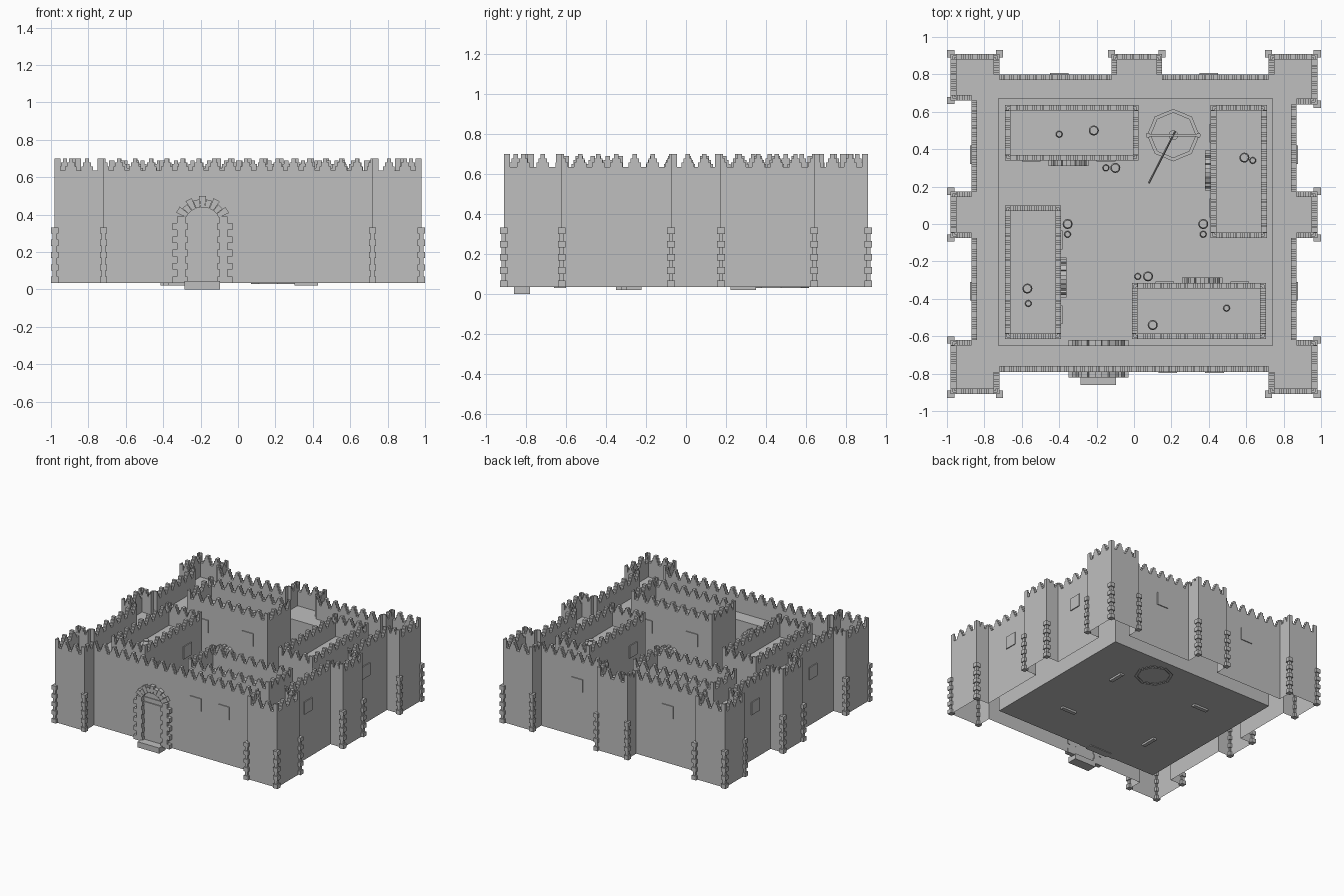
import bpy, bmesh, math
from mathutils import Matrix, Vector

old = bpy.data.objects.get("Cube")
if old:
    bpy.data.objects.remove(old)

stone = bpy.data.materials.new("grey_stone")
stone.use_nodes = True
GREY = (0.52, 0.52, 0.52, 1)
stone.diffuse_color = GREY
stone.node_tree.nodes["Principled BSDF"].inputs["Base Color"].default_value = GREY

BASE, WALK, TOP = 0.035, 0.52, 0.635


def finish(bm, name):
    mesh = bpy.data.meshes.new(name)
    bm.to_mesh(mesh)
    bm.free()
    mesh.materials.append(stone)
    ob = bpy.data.objects.new(name, mesh)
    bpy.context.collection.objects.link(ob)
    return ob


def prism(bm, pts, y0, y1, m=Matrix()):
    """Extrude an x-z outline (counter-clockwise seen from -y) from y0 to y1."""
    a = [bm.verts.new(m @ Vector((x, y0, z))) for x, z in pts]
    b = [bm.verts.new(m @ Vector((x, y1, z))) for x, z in pts]
    faces = [bm.faces.new(a), bm.faces.new(b[::-1])]
    for i in range(len(a)):
        j = (i + 1) % len(a)
        faces.append(bm.faces.new((a[j], a[i], b[i], b[j])))
    bmesh.ops.recalc_face_normals(bm, faces=faces)


def box(bm, x0, x1, y0, y1, z0, z1, m=Matrix()):
    prism(bm, [(x0, z0), (x1, z0), (x1, z1), (x0, z1)], y0, y1, m)


def cylinder(bm, x, y, z, r1, r2, h, n=12):
    bmesh.ops.create_cone(bm, cap_ends=True, segments=n, radius1=r1, radius2=r2,
                          depth=h, matrix=Matrix.Translation((x, y, z + h / 2)))


def wall_frame(p, direction):
    """Local frame: x along the wall, y outwards, z up."""
    d = Vector((direction[0], direction[1], 0)).normalized()
    out = Vector((d.y, -d.x, 0))
    m = Matrix((d, out, Vector((0, 0, 1)))).transposed().to_4x4()
    m.translation = Vector((p[0], p[1], 0))
    return m


def edges(loop):
    return [(Vector(loop[i]), Vector(loop[(i + 1) % len(loop)])) for i in range(len(loop))]


def rect(x0, x1, y0, y1):
    return [(x0, y0), (x1, y0), (x1, y1), (x0, y1)]


def sheet(bm, loop, z0, z1):
    for p, q in edges(loop):
        bm.faces.new([bm.verts.new((*c, z)) for c, z in ((p, z0), (q, z0), (q, z1), (p, z1))])


def battlements(bm, loop, top, peak, pitch=0.085, depth=0.03):
    """Parapet with stepped merlons along every edge of the loop."""
    step = (peak - top) / 3
    for p, q in edges(loop):
        length = (q - p).length
        m = wall_frame(p, q - p)
        box(bm, 0, length, -depth, 0, WALK - 0.005, top, m)
        n = max(2, round(length / pitch))
        for i in range(n + 1):
            c = length * i / n
            for k, half in enumerate((0.031, 0.021, 0.011)):
                box(bm, max(0, c - half), min(length, c + half), -depth, 0,
                    top + k * step, top + (k + 1) * step, m)


# Outer curtain wall with corner and middle towers
outline = [(-.98, -.91), (-.72, -.91), (-.72, -.79), (.72, -.79), (.72, -.91), (.98, -.91),
           (.98, -.62), (.87, -.62), (.87, -.075), (.98, -.075), (.98, .175), (.87, .175),
           (.87, .64), (.98, .64), (.98, .91), (.72, .91), (.72, .80), (.15, .80),
           (.15, .91), (-.12, .91), (-.12, .80), (-.72, .80), (-.72, .91), (-.98, .91),
           (-.98, .66), (-.87, .66), (-.87, .175), (-.98, .175), (-.98, -.075),
           (-.87, -.075), (-.87, -.62), (-.98, -.62)]
court = rect(-.725, .74, -.65, .67)

bm = bmesh.new()
sheet(bm, outline, BASE, WALK)
finish(bm, "outer_wall")
bm = bmesh.new()
battlements(bm, outline, TOP, 0.70)
finish(bm, "outer_battlements")
bm = bmesh.new()
sheet(bm, court[::-1], BASE, WALK)
finish(bm, "inner_wall")

# Walkway between the outer and inner walls
bm = bmesh.new()
ring = []
for loop in (outline, court):
    vs = [bm.verts.new((x, y, WALK)) for x, y in loop]
    ring += [bm.edges.new((vs[i], vs[(i + 1) % len(vs)])) for i in range(len(vs))]
bmesh.ops.triangle_fill(bm, edges=ring, use_beauty=True, normal=(0, 0, 1))
for f in bm.faces:
    f.normal_update()
    if f.normal.z < 0:
        f.normal_flip()
finish(bm, "walkway")

bm = bmesh.new()
box(bm, -.725, .74, -.65, .67, BASE, 0.05)
finish(bm, "courtyard_floor")

# Quoins on every projecting tower corner
bm = bmesh.new()
for x, y in outline:
    if abs(x) > 0.9 or abs(y) > 0.9:
        for k in range(9):
            h = 0.019 if k % 2 == 0 else 0.011
            z = BASE + k * 0.033
            box(bm, x - h, x + h, y - h, y + h, z, z + 0.033)
finish(bm, "corner_quoins")


# Arched gateway with block jambs, wedge stones, door and step
def gateway(name, p, direction, s=1.0, step=0.06, step_z=0.0):
    m = wall_frame(p, direction)
    bm = bmesh.new()
    for side in (-1, 1):
        for k in range(10):
            a, b = 0.08, (0.16 if k % 2 == 0 else 0.135)
            if k % 2:
                a = 0.09
            xs = sorted((side * a * s, side * b * s))
            z = BASE + k * 0.0355 * s
            box(bm, *xs, -0.005, 0.03, z, z + 0.0355 * s, m)
    n, start, end = 9, math.radians(25), math.radians(155)
    for k in range(n):
        a0 = start + (end - start) * k / n
        a1 = start + (end - start) * (k + 0.94) / n
        outer = 0.157 if k % 2 == 0 else 0.14
        pts = [(math.cos(a) * r * s, BASE + (0.308 + math.sin(a) * r) * s)
               for r, a in ((0.097, a0), (outer, a0), (outer, a1), (0.097, a1))]
        prism(bm, pts, -0.005, 0.03, m)
    finish(bm, name + "_stones")
    bm = bmesh.new()
    box(bm, -.085 * s, .085 * s, -.002, .006, BASE, BASE + 0.35 * s, m)
    box(bm, -.09 * s, .09 * s, -.002, .014, BASE + 0.29 * s, BASE + 0.315 * s, m)
    finish(bm, name + "_door")
    bm = bmesh.new()
    box(bm, -.095 * s, .095 * s, -.01, step, step_z, BASE + 0.01, m)
    finish(bm, name + "_step")


gateway("main_gate", (-.19, -.79), (1, 0), step=0.07)
gateway("inner_gate", (-.19, -.65), (-1, 0), step=0.05, step_z=0.03)


# Window plates
def window(bm, p, direction, z=0.45):
    box(bm, -.05, .05, -.002, .007, z - .05, z + .05, wall_frame(p, direction))


bm = bmesh.new()
for x in (.18, .43):
    window(bm, (x, -.79), (1, 0))
for side in (-1, 1):
    window(bm, (side * .4, .80), (-1, 0))
    for y in (-.36, .37):
        window(bm, (side * .87, y), (0, side))
finish(bm, "outer_windows")

# Four buildings: bounds, door centre, wall direction at the door
buildings = {
    "back_left_house": ((-.69, .025, .34, .636), (-.35, .34), (1, 0)),
    "back_right_house": ((.41, .71, -.075, .636), (.41, .285), (0, -1)),
    "front_left_house": ((-.69, -.39, -.615, .10), (-.39, -.285), (0, 1)),
    "front_right_house": ((-.01, .705, -.615, -.315), (.365, -.315), (-1, 0)),
}
for name, (b, door, d) in buildings.items():
    loop = rect(*b)
    bm = bmesh.new()
    box(bm, *b, 0.045, WALK)
    finish(bm, name + "_walls")
    bm = bmesh.new()
    battlements(bm, loop, 0.63, 0.69)
    finish(bm, name + "_battlements")
    gateway(name, door, d, s=0.67, step=0.02, step_z=0.02)
    bm = bmesh.new()
    for off in (-.2, .2):
        window(bm, (door[0] + off * d[0], door[1] + off * d[1]), d)
    finish(bm, name + "_windows")

# Jars on the roofs and in the yard
bm = bmesh.new()
roof_big = [(-.215, .50), (.59, .355), (-.57, -.345), (.10, -.54)]
roof_small = [(-.40, .48), (.635, .34), (-.565, -.425), (.495, -.45)]
yard_big = [(-.10, .30), (-.355, 0), (.37, 0), (.075, -.28)]
yard_small = [(-.15, .30), (-.355, -.055), (.37, -.055), (.02, -.28)]
for spots, z, r in ((roof_big, WALK, .027), (roof_small, WALK, .018),
                    (yard_big, .05, .027), (yard_small, .05, .018)):
    for x, y in spots:
        cylinder(bm, x, y, z, r * .6, r, r * 1.2)
        cylinder(bm, x, y, z + r * 1.2, r, r * .6, r)
        cylinder(bm, x, y, z + r * 2.2, r * .6, r * .8, r * .3)
jars = finish(bm, "jars")

# Octagonal well with frame, bucket and sweep pole
wx, wy = .21, .475
bm = bmesh.new()
for k in range(8):
    a0, a1 = k * math.pi / 4, (k + 1) * math.pi / 4
    c = [Vector((wx + r * math.cos(a), wy + r * math.sin(a), 0))
         for r, a in ((.14, a0), (.14, a1), (.12, a1), (.12, a0))]
    lo = [bm.verts.new(v + Vector((0, 0, .03))) for v in c]
    hi = [bm.verts.new(v + Vector((0, 0, .12))) for v in c]
    bm.faces.new(hi)
    for i in (0, 2):
        bm.faces.new((lo[i], lo[i + 1], hi[i + 1], hi[i]))
finish(bm, "well_basin")
bm = bmesh.new()
for side in (-1, 1):
    x = wx + side * .135
    box(bm, x - .008, x + .008, wy - .012, wy + .012, .05, .30)
box(bm, wx - .145, wx + .145, wy - .006, wy + .006, .285, .30)
finish(bm, "well_frame")
bm = bmesh.new()
cylinder(bm, wx, wy, .10, .02, .026, .05)
cylinder(bm, wx, wy, .15, .003, .003, .14, 6)
finish(bm, "well_bucket")
bm = bmesh.new()
a, b = Vector((wx + .01, wy + .02, .31)), Vector((.08, .22, .10))
m = Matrix.Translation((a + b) / 2) @ (b - a).to_track_quat('Z', 'Y').to_matrix().to_4x4()
bmesh.ops.create_cone(bm, cap_ends=True, segments=6, radius1=.006, radius2=.006,
                      depth=(b - a).length, matrix=m)
finish(bm, "well_pole")
